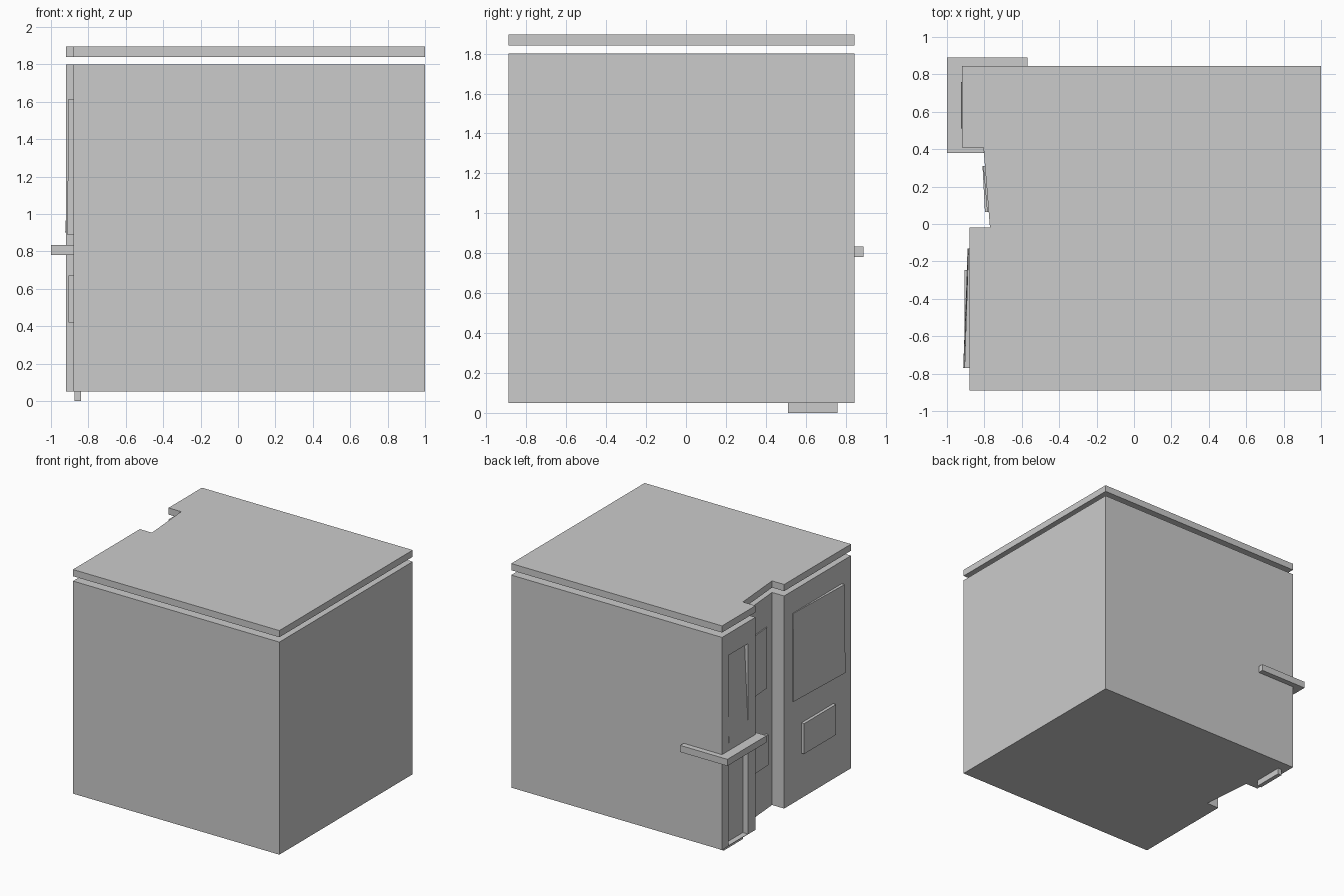
import bpy, bmesh

if "Cube" in bpy.data.objects:
    bpy.data.objects.remove(bpy.data.objects["Cube"])


def make_object(name, bm):
    bmesh.ops.recalc_face_normals(bm, faces=bm.faces)
    mesh = bpy.data.meshes.new(name)
    bm.to_mesh(mesh)
    bm.free()
    obj = bpy.data.objects.new(name, mesh)
    bpy.context.collection.objects.link(obj)
    return obj


def prism(name, outline, z0, z1):
    """Extrude a plan outline between two heights."""
    bm = bmesh.new()
    base = bm.faces.new([bm.verts.new((x, y, z0)) for x, y in outline])
    ext = bmesh.ops.extrude_face_region(bm, geom=[base])
    # keep the base as the bottom cap
    for v in [g for g in ext["geom"] if isinstance(g, bmesh.types.BMVert)]:
        v.co.z = z1
    if not any(all(abs(v.co.z - z0) < 1e-6 for v in f.verts) for f in bm.faces):
        bm.faces.new([v for v in bm.verts if abs(v.co.z - z0) < 1e-6])
    return make_object(name, bm)


def panel(name, y0, y1, z0, z1, front, back):
    """Block on a left-hand wall; front = x at (y0,z0),(y1,z0),(y1,z1),(y0,z1)."""
    bm = bmesh.new()
    yz = [(y0, z0), (y1, z0), (y1, z1), (y0, z1)]
    f = [bm.verts.new((x, *p)) for x, p in zip(front, yz)]
    b = [bm.verts.new((back, *p)) for p in yz]
    bm.faces.new(f)
    bm.faces.new(b[::-1])
    for i in range(4):
        j = (i + 1) % 4
        bm.faces.new((f[i], b[i], b[j], f[j]))
    return make_object(name, bm)


def cut(target, cutter):
    mod = target.modifiers.new("opening", 'BOOLEAN')
    mod.operation = 'DIFFERENCE'
    mod.solver = 'EXACT'
    mod.object = cutter
    cutter.hide_render = True
    bpy.context.view_layer.objects.active = target
    bpy.ops.object.modifier_apply(modifier=mod.name)
    bpy.data.objects.remove(cutter)


# Building body and floating roof slab share one plan
plan = [(1, -.89), (1, .845), (-.92, .845), (-.92, .41),
        (-.805, .41), (-.77, -.02), (-.88, -.02), (-.88, -.89)]
body = prism("building_body", plan, .05, 1.8)
prism("roof_slab", plan, 1.84, 1.895)

# Recessed openings for the door and the window above it
cut(body, panel("door_opening", .51, .76, .054, .80, [-1] * 4, -.86))
cut(body, panel("window_opening", .51, .76, .9, 1.62, [-1] * 4, -.87))

# Door and slightly tilted window pane
panel("door", .51, .76, 0, .80, [-.875] * 4, -.84)
panel("corner_window", .51, .76, .9, 1.62, [-.924, -.924, -.89, -.89], -.86)

# Entrance canopy wrapping the corner
prism("canopy", [(-.57, .84), (-.57, .89), (-1, .89), (-1, .38), (-.803, .38),
                 (-.805, .41), (-.92, .41), (-.92, .84)], .78, .835)

# Raised panels on the long left wall
panel("large_window", -.77, -.13, .89, 1.615, [-.913, -.89, -.885, -.906], -.87)
panel("lower_window", -.66, -.245, .42, .67, [-.905] * 4, -.87)

# Raised panels on the slanted wall
panel("middle_upper_window", .065, .31, 1.05, 1.55,
      [-.785, -.806, -.806, -.785], -.765)
panel("middle_lower_window", .065, .31, .42, .67,
      [-.797, -.81, -.81, -.797], -.765)
